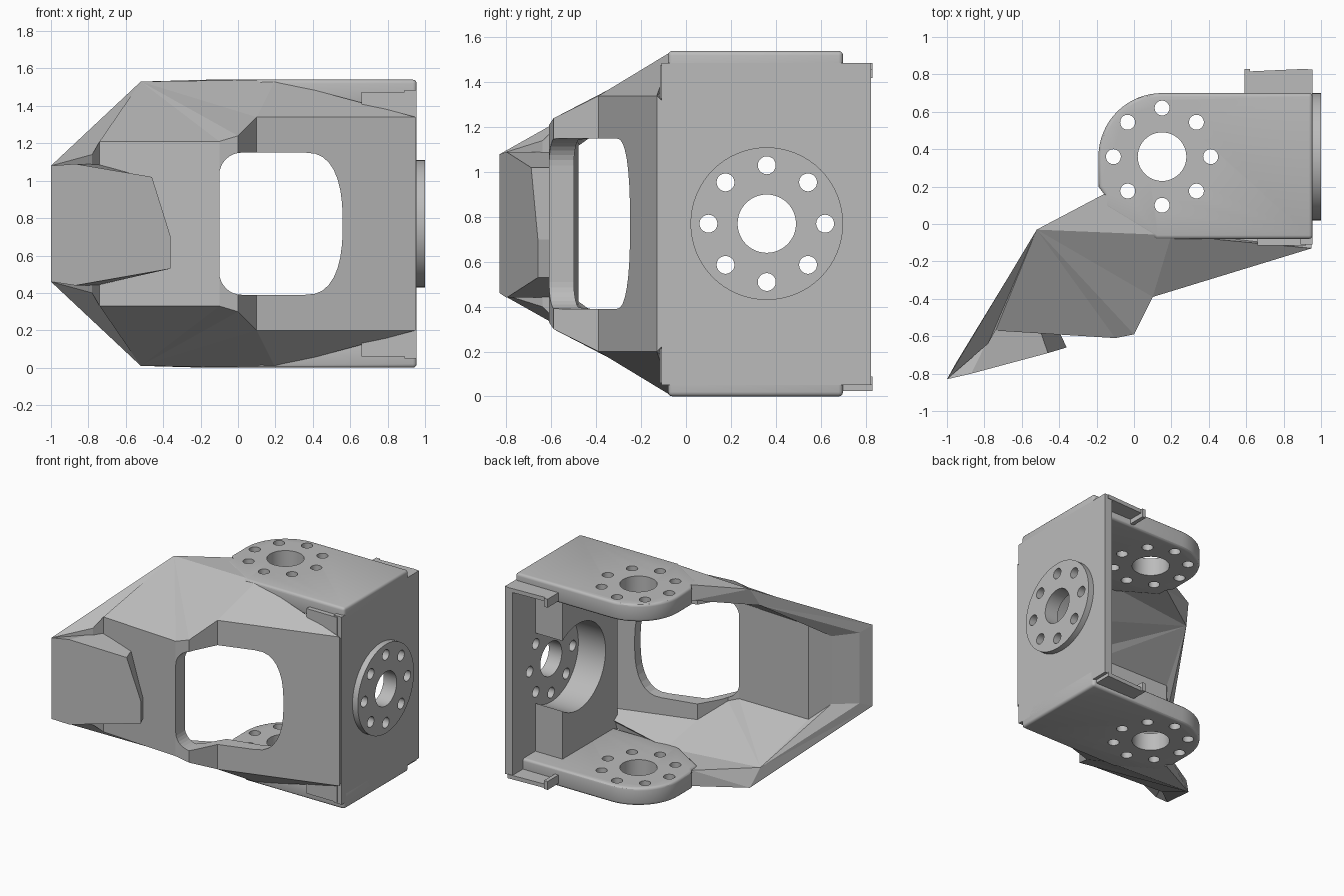
import bpy, bmesh, math
from mathutils import Matrix, Vector

cube = bpy.data.objects.get("Cube")
if cube:
    bpy.data.objects.remove(cube, do_unlink=True)

MID = 0.77           # height of the mirror plane
HUB_Y = 0.36         # depth of both hole patterns
THICK = 0.135        # mounting plate thickness

grey = bpy.data.materials.new("light_grey")
grey.use_nodes = True
grey.diffuse_color = (0.5, 0.5, 0.5, 1)
grey.node_tree.nodes["Principled BSDF"].inputs["Base Color"].default_value = (0.5, 0.5, 0.5, 1)


def finish(name, bm):
    bmesh.ops.recalc_face_normals(bm, faces=bm.faces)
    mesh = bpy.data.meshes.new(name)
    bm.to_mesh(mesh)
    bm.free()
    mesh.materials.append(grey)
    ob = bpy.data.objects.new(name, mesh)
    bpy.context.collection.objects.link(ob)
    return ob


def activate(ob):
    bpy.ops.object.select_all(action='DESELECT')
    ob.select_set(True)
    bpy.context.view_layer.objects.active = ob


def cut(ob, cutter):
    cutter.hide_render = True
    activate(ob)
    mod = ob.modifiers.new("cut", 'BOOLEAN')
    mod.operation = 'DIFFERENCE'
    mod.solver = 'EXACT'
    mod.object = cutter
    bpy.ops.object.modifier_apply(modifier=mod.name)
    bpy.data.objects.remove(cutter, do_unlink=True)


def bevel(ob, width):
    activate(ob)
    mod = ob.modifiers.new("bevel", 'BEVEL')
    mod.width, mod.segments, mod.limit_method = width, 3, 'ANGLE'
    mod.angle_limit = math.radians(50)
    bpy.ops.object.modifier_apply(modifier=mod.name)


def smooth(ob):
    activate(ob)
    bpy.ops.object.shade_smooth_by_angle(angle=math.radians(30))


def box(name, lo, hi):
    bm = bmesh.new()
    lo, hi = Vector(lo), Vector(hi)
    bmesh.ops.create_cube(bm, size=1, matrix=Matrix.Translation((lo + hi) / 2)
                          @ Matrix.Diagonal((*(hi - lo), 1)))
    return finish(name, bm)


def cylinder(bm, radius, depth, matrix, sides=48):
    bmesh.ops.create_cone(bm, cap_ends=True, segments=sides, radius1=radius,
                          radius2=radius, depth=depth, matrix=matrix)


def hole_pattern(matrix):
    # centre bore with a ring of eight bolt holes
    bm = bmesh.new()
    cylinder(bm, 0.13, 0.5, matrix)
    for i in range(8):
        a = i * math.tau / 8
        spot = Matrix.Translation((0.26 * math.cos(a), 0.26 * math.sin(a), 0))
        cylinder(bm, 0.04, 0.5, matrix @ spot, 20)
    return finish("hole_cutter", bm)


def prism(name, points, offset):
    bm = bmesh.new()
    face = bm.faces.new([bm.verts.new(p) for p in points])
    new = bmesh.ops.extrude_face_region(bm, geom=[face])["geom"]
    bmesh.ops.translate(bm, vec=offset, verts=[v for v in new if isinstance(v, bmesh.types.BMVert)])
    return finish(name, bm)


# Top and bottom mounting plates
outline = [(0.955, -0.08), (0.955, 0.70)]
for i in range(17):
    a = math.pi / 2 * (1 + i / 16)
    outline.append((0.15 + 0.34 * math.cos(a), HUB_Y + 0.34 * math.sin(a)))
outline += [(-0.19, 0.2), (-0.16, 0.16), (-0.16, 0.09), (0.12, -0.08)]
for name, z in (("bottom_plate", 0.0), ("top_plate", 2 * MID - THICK)):
    plate = prism(name, [(x, y, z) for x, y in outline], (0, 0, THICK))
    bevel(plate, 0.02)
    cut(plate, hole_pattern(Matrix.Translation((0.15, HUB_Y, z))))
    smooth(plate)

# Side wall with an inner block, both bored for the hub
axis_x = Matrix.Rotation(math.pi / 2, 4, 'Y')
for name, lo, hi in (("side_wall", (0.89, -0.11, 0.05), (0.955, 0.825, 1.485)),
                     ("inner_block", (0.66, -0.115, 0.06), (0.92, 0.55, 1.475))):
    wall = box(name, lo, hi)
    bm = bmesh.new()
    cylinder(bm, 0.33, 0.8, Matrix.Translation((0.85, HUB_Y, MID)) @ axis_x)
    cut(wall, finish("bore_cutter", bm))
    smooth(wall)

# Side hub disc
bm = bmesh.new()
hub_spot = Matrix.Translation((0.945, HUB_Y, MID)) @ axis_x
cylinder(bm, 0.34, 0.11, hub_spot, 64)
disc = finish("hub_disc", bm)
cut(disc, hole_pattern(hub_spot))
smooth(disc)

# Hooked tabs on the rear edge
for name, z, down, up in (("upper", 1.455, 0.035, 0), ("lower", 0.025, 0, 0.035)):
    prism(name + "_tab", [(0.6, 0.69, z), (0.93, 0.69, z), (0.93, 0.83, z), (0.6, 0.815, z)],
          (0, 0, 0.03))
    box(name + "_hook", (0.59, 0.69, z - down), (0.62, 0.83, z + 0.03 + up))

# Faceted guard shell: outer and inner points of the upper half
OUTER = dict(a=(-1, -.83, 1.08), b=(-.78, -.64, 1.14), c=(-.74, -.57, 1.21), d=(-.1, -.61, 1.21),
             e=(0, -.59, 1.24), f=(.1, -.39, 1.34), g=(.95, -.13, 1.34), h=(.2, -.06, 1.54),
             j=(-.16, .16, 1.54), r=(-.52, -.03, 1.53))
INNER = dict(a=(-.95, -.74, 1.04), b=(-.81, -.6, 1.03), c=(-.7, -.48, 1.13), d=(-.1, -.5, 1.14),
             e=(-.02, -.48, 1.17), f=(.1, -.28, 1.27), g=(.95, -.09, 1.3), h=(.2, -.04, 1.42),
             j=(-.16, .16, 1.42), r=(-.56, -.1, 1.39))
bm = bmesh.new()
skins = []
for points in (OUTER, INNER):
    up = {k: bm.verts.new(p) for k, p in points.items()}
    low = {k: bm.verts.new((x, y, 2 * MID - z)) for k, (x, y, z) in points.items()}
    for side in (up, low):
        for tri in ("abr", "bcr", "cdr", "der", "efr", "fhr", "fgh", "rhj"):
            bm.faces.new([side[k] for k in tri])
    for k, n in zip("abcdef", "bcdefg"):
        bm.faces.new((up[k], up[n], low[n], low[k]))
    skins.append((up, low))
# rims joining the two skins
(up, low), (up_in, low_in) = skins
for side, inner in ((up, up_in), (low, low_in)):
    for k, n in zip("arjh", "rjhg"):
        bm.faces.new((side[k], side[n], inner[n], inner[k]))
for k in "ag":
    bm.faces.new((up[k], low[k], low_in[k], up_in[k]))
bmesh.ops.triangulate(bm, faces=bm.faces)
shell = finish("guard_shell", bm)

# Rounded window through the shell
window = []
for cx, cz, rx, rz, start in ((0.36, 0.77, 0.2, 0.38, 0), (0.02, 1.03, 0.12, 0.12, 1),
                              (0.02, 0.51, 0.12, 0.12, 2), (0.36, 0.77, 0.2, 0.38, 3)):
    for i in range(9):
        a = math.pi / 2 * (start + i / 8)
        c, s = math.cos(a), math.sin(a)
        # the right-hand corners are fuller than an ellipse
        power = 0.8 if rx > 0.15 else 1
        window.append((cx + rx * math.copysign(abs(c) ** power, c), -1,
                       cz + rz * math.copysign(abs(s) ** power, s)))
window.pop()
cut(shell, prism("window_cutter", window, (0, 1.2, 0)))

# Raised wedge plate on the left end of the shell
rim = [(-1, -.83, 1.08), (-.87, -.8, 1.09), (-.46, -.69, 1.02), (-.36, -.66, .7),
       (-.36, -.66, .53), (-.87, -.8, .44), (-1, -.83, .46)]
bm = bmesh.new()
front = [bm.verts.new(p) for p in rim]
back = [bm.verts.new((max(x - .04, -.76), -.575, z)) for x, y, z in rim]
bm.faces.new(front)
bm.faces.new(back)
for i in range(len(rim)):
    n = (i + 1) % len(rim)
    bm.faces.new((front[i], front[n], back[n], back[i]))
bmesh.ops.remove_doubles(bm, verts=bm.verts, dist=0.0001)
finish("wedge_plate", bm)
